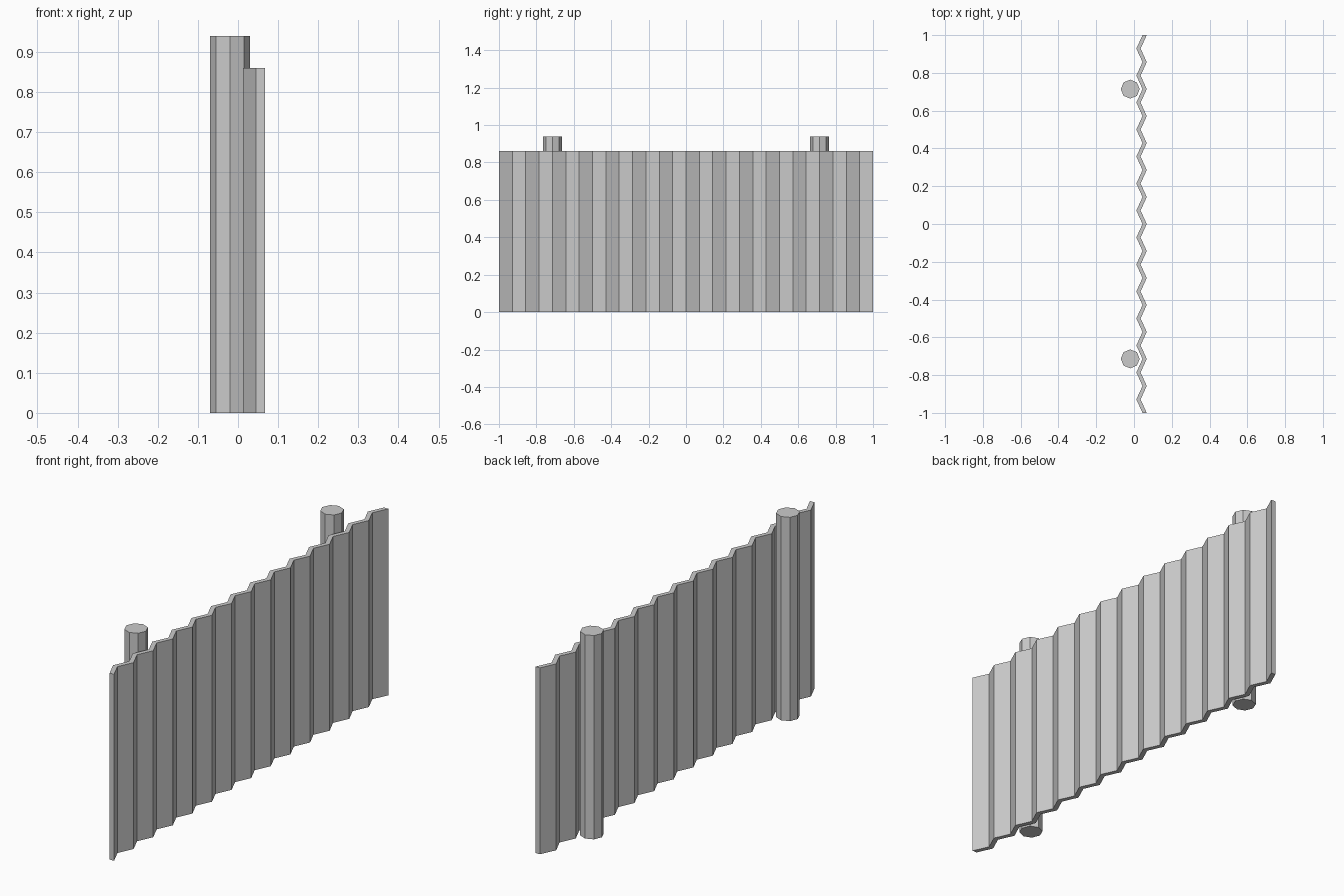
import bpy
import bmesh

if "Cube" in bpy.data.objects:
    bpy.data.objects.remove(bpy.data.objects["Cube"])

grey = bpy.data.materials.new("light grey metal")
grey.diffuse_color = (0.6, 0.6, 0.6, 1)
grey.use_nodes = True
grey.node_tree.nodes["Principled BSDF"].inputs["Base Color"].default_value = grey.diffuse_color


def finish(name, bm):
    bmesh.ops.recalc_face_normals(bm, faces=bm.faces)
    mesh = bpy.data.meshes.new(name)
    bm.to_mesh(mesh)
    bm.free()
    mesh.materials.append(grey)
    obj = bpy.data.objects.new(name, mesh)
    bpy.context.collection.objects.link(obj)
    return obj


# Corrugated sheet: zigzag strips along y, extruded upwards
SEGMENTS, HEIGHT = 28, 0.86
RIDGE, VALLEY, THICK = 0.045, 0.0125, 0.0225
bm = bmesh.new()
rows = []
for i in range(SEGMENTS + 1):
    x = RIDGE if i % 2 == 0 else VALLEY
    y = -1 + 2 * i / SEGMENTS
    rows.append([bm.verts.new((px, y, z)) for px, z in
                 ((x, 0), (x + THICK, 0), (x + THICK, HEIGHT), (x, HEIGHT))])
for a, b in zip(rows, rows[1:]):
    for k in range(4):
        n = (k + 1) % 4
        bm.faces.new((a[k], a[n], b[n], b[k]))
bm.faces.new(rows[0])
bm.faces.new(rows[-1])
finish("corrugated_sheet", bm)

# Eight-sided posts behind the sheet
POST_HEIGHT = 0.94
for name, y in (("front_post", -0.714), ("back_post", 0.714)):
    bm = bmesh.new()
    bmesh.ops.create_cone(bm, cap_ends=True, segments=8, radius1=0.05,
                          radius2=0.05, depth=POST_HEIGHT)
    post = finish(name, bm)
    post.location = (-0.02, y, POST_HEIGHT / 2)
